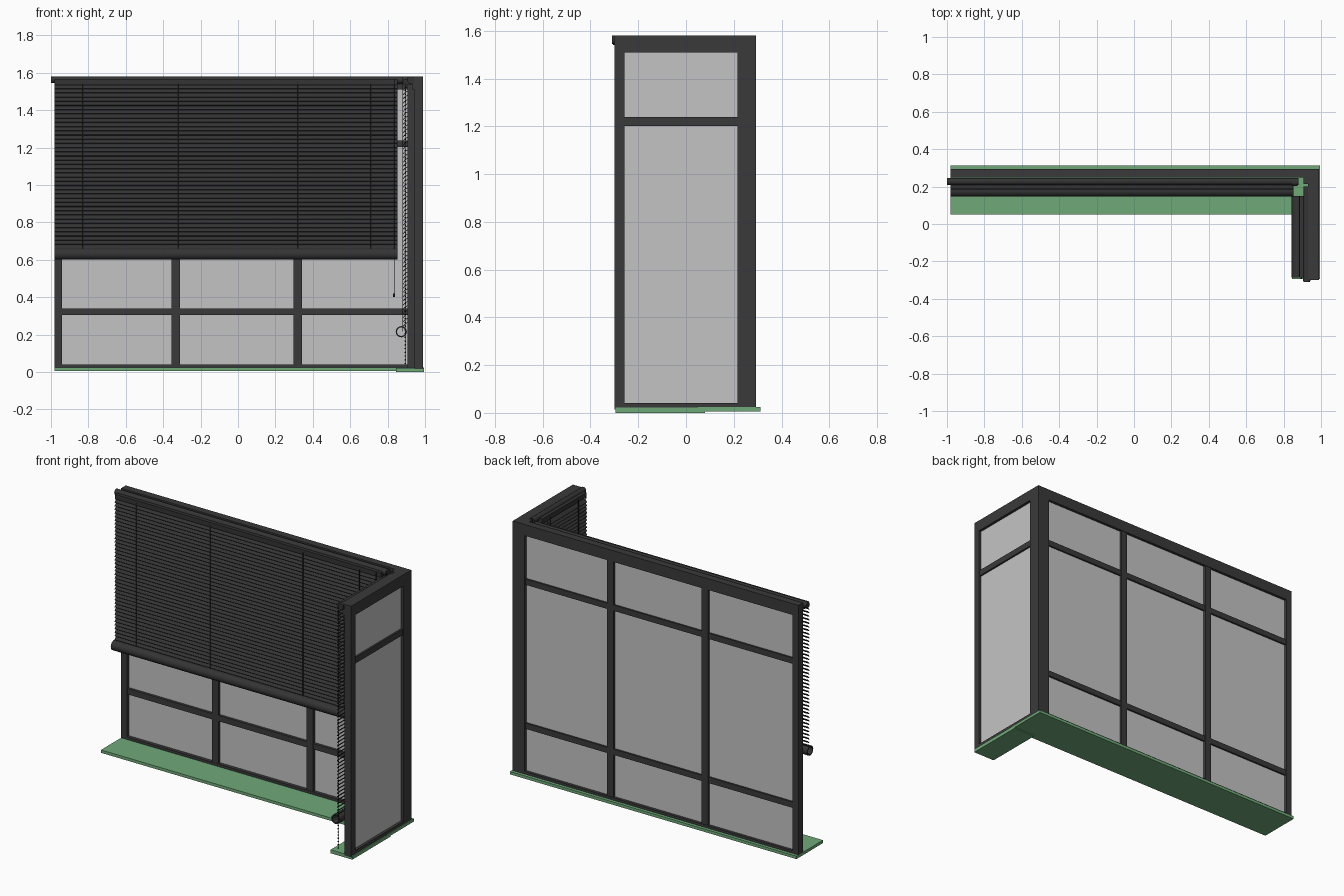
import bpy, bmesh, math
from mathutils import Matrix, Vector

cube = bpy.data.objects.get("Cube")
if cube:
    bpy.data.objects.remove(cube, do_unlink=True)


def material(name, rgb):
    m = bpy.data.materials.new(name)
    m.use_nodes = True
    m.diffuse_color = (*rgb, 1)
    m.node_tree.nodes["Principled BSDF"].inputs["Base Color"].default_value = (*rgb, 1)
    return m


FRAME = material("dark frame", (0.042, 0.042, 0.042))
BLIND = material("charcoal blind", (0.034, 0.034, 0.034))
GLASS = material("pale glass", (0.55, 0.55, 0.55))
SILL = material("green sill", (0.16, 0.40, 0.19))
CORD = material("black cord", (0.012, 0.012, 0.012))


def finish(name, bm, mat, smooth=False):
    bmesh.ops.recalc_face_normals(bm, faces=bm.faces)
    me = bpy.data.meshes.new(name)
    bm.to_mesh(me)
    bm.free()
    me.materials.append(mat)
    ob = bpy.data.objects.new(name, me)
    bpy.context.collection.objects.link(ob)
    if smooth:
        bpy.ops.object.select_all(action="DESELECT")
        bpy.context.view_layer.objects.active = ob
        ob.select_set(True)
        bpy.ops.object.shade_smooth_by_angle(angle=math.radians(40))
    return ob


def add_box(bm, x, y, z):
    spans = (x, y, z)
    mid = Vector([(a + b) / 2 for a, b in spans])
    size = Vector([b - a for a, b in spans])
    bmesh.ops.create_cube(bm, size=1, matrix=Matrix.Translation(mid) @ Matrix.Diagonal(size).to_4x4())


def box(name, x, y, z, mat):
    bm = bmesh.new()
    add_box(bm, x, y, z)
    return finish(name, bm, mat)


# Each wall is described by u along it, d inward depth from its outer face, and z.
def main_wall(u, d):
    return u, 0.293 - d


def side_wall(u, d):
    return 0.99 - d, u


def wall_box(name, wall, u, d, z, mat):
    a, b = wall(u[0], d[0]), wall(u[1], d[1])
    return box(name, sorted((a[0], b[0])), sorted((a[1], b[1])), z, mat)


def extrude(bm, wall, u, profile):
    """Sweep a closed (depth, z) profile along a wall."""
    rings = [[bm.verts.new((*wall(s, d), z)) for d, z in profile] for s in u]
    n = len(profile)
    for i in range(n):
        j = (i + 1) % n
        bm.faces.new((rings[0][i], rings[0][j], rings[1][j], rings[1][i]))
    bm.faces.new(rings[0])
    bm.faces.new(rings[1][::-1])


def circle(d, z, r, n=16):
    return [(d + r * math.cos(2 * math.pi * i / n), z + r * math.sin(2 * math.pi * i / n))
            for i in range(n)]


def rod(name, wall, u, d, z, r, mat=BLIND):
    bm = bmesh.new()
    extrude(bm, wall, u, circle(d, z, r))
    return finish(name, bm, mat, True)


# Sills
box("main_sill", (-0.98, 0.995), (0.05, 0.312), (0.006, 0.024), SILL)
box("side_sill", (0.845, 0.995), (-0.295, 0.08), (0, 0.022), SILL)

# Window frames
TOP, DEPTH = 1.58, (0, 0.045)
BAR = (0.006, 0.04)
wall_box("corner_post", main_wall, (0.907, 0.99), (0, 0.078), (0.015, TOP), FRAME)
wall_box("main_end_post", main_wall, (-0.98, -0.94), DEPTH, (0.02, TOP), FRAME)
wall_box("main_top_rail", main_wall, (-0.98, 0.95), DEPTH, (1.51, TOP), FRAME)
wall_box("main_bottom_rail", main_wall, (-0.98, 0.95), DEPTH, (0.02, 0.04), FRAME)
for i, u in enumerate((-0.333, 0.32)):
    wall_box(f"mullion_{i + 1}", main_wall, (u - 0.022, u + 0.022), (0.003, 0.043), (0.02, 1.53), FRAME)
for name, z in (("lower", 0.322), ("upper", 1.22)):
    wall_box(f"main_{name}_transom", main_wall, (-0.96, 0.93), BAR, (z - 0.018, z + 0.018), FRAME)
wall_box("side_front_post", side_wall, (-0.3, -0.258), DEPTH, (0.015, TOP), FRAME)
wall_box("side_top_rail", side_wall, (-0.3, 0.26), (0, 0.06), (1.51, TOP), FRAME)
wall_box("side_bottom_rail", side_wall, (-0.3, 0.26), DEPTH, (0.02, 0.042), FRAME)
wall_box("side_transom", side_wall, (-0.28, 0.25), BAR, (1.202, 1.24), FRAME)

# Glass
wall_box("main_glass", main_wall, (-0.96, 0.94), (0.017, 0.024), (0.03, 1.54), GLASS)
wall_box("side_glass", side_wall, (-0.28, 0.25), (0.017, 0.024), (0.03, 1.54), GLASS)


# Slatted blinds
def blind(name, wall, u, rail, bottom, ladders):
    rod(name + "_headrail", wall, rail, 0.066, 1.562, 0.018)
    wall_box(name + "_headrail_cover", wall, u, (0.05, 0.105), (1.535, 1.565), BLIND)
    pitch, low = 0.0225, bottom + 0.035
    bm = bmesh.new()
    for i in range(int((1.53 - low) / pitch) + 1):
        z = low + i * pitch
        # Shallow arched slat, lower on the room side
        under = [(0.082, z + 0.013), (0.095, z + 0.006), (0.107, z - 0.007)]
        over = [(d + 0.002, h + 0.003) for d, h in reversed(under)]
        extrude(bm, wall, u, under + over)
    finish(name + "_slats", bm, BLIND)

    # Hollow rounded bottom rail
    outer, inner = circle(0.117, bottom, 0.03), circle(0.117, bottom, 0.023)
    bm = bmesh.new()
    rings = [[bm.verts.new((*wall(s, d), z)) for d, z in prof]
             for s, prof in ((u[0], outer), (u[1], outer), (u[1], inner), (u[0], inner))]
    for k in range(4):
        a, b = rings[k], rings[(k + 1) % 4]
        for i in range(len(a)):
            j = (i + 1) % len(a)
            bm.faces.new((a[i], a[j], b[j], b[i]))
    finish(name + "_bottom_rail", bm, BLIND, True)

    # Ladder cords
    bm = bmesh.new()
    for s in ladders:
        a, b = wall(s - 0.002, 0.108), wall(s + 0.002, 0.111)
        add_box(bm, sorted((a[0], b[0])), sorted((a[1], b[1])), (bottom, 1.55))
    finish(name + "_ladder_cords", bm, CORD)


blind("main_blind", main_wall, (-0.98, 0.853), (-1, 0.88), 0.63, (-0.83, -0.32, 0.32, 0.71))
blind("side_blind", side_wall, (-0.285, 0.15), (-0.31, 0.2), 0.215, (-0.2, 0.08))

# Headrail end fittings
rod("main_rail_end", main_wall, (0.845, 0.875), 0.07, 1.56, 0.02)
rod("side_rail_end", side_wall, (-0.305, -0.27), 0.066, 1.56, 0.02)

# Pull cord with weight, and bead chain
box("pull_cord", (0.833, 0.836), (0.165, 0.168), (0.41, 1.57), CORD)
box("pull_cord_weight", (0.829, 0.84), (0.161, 0.172), (0.4, 0.42), CORD)
bm = bmesh.new()
add_box(bm, (0.8935, 0.8965), (-0.2925, -0.2895), (0.04, 1.55))
for i in range(75):
    bmesh.ops.create_icosphere(bm, subdivisions=1, radius=0.005,
                               matrix=Matrix.Translation((0.895, -0.291, 0.045 + i * 0.02)))
finish("bead_chain", bm, CORD)
